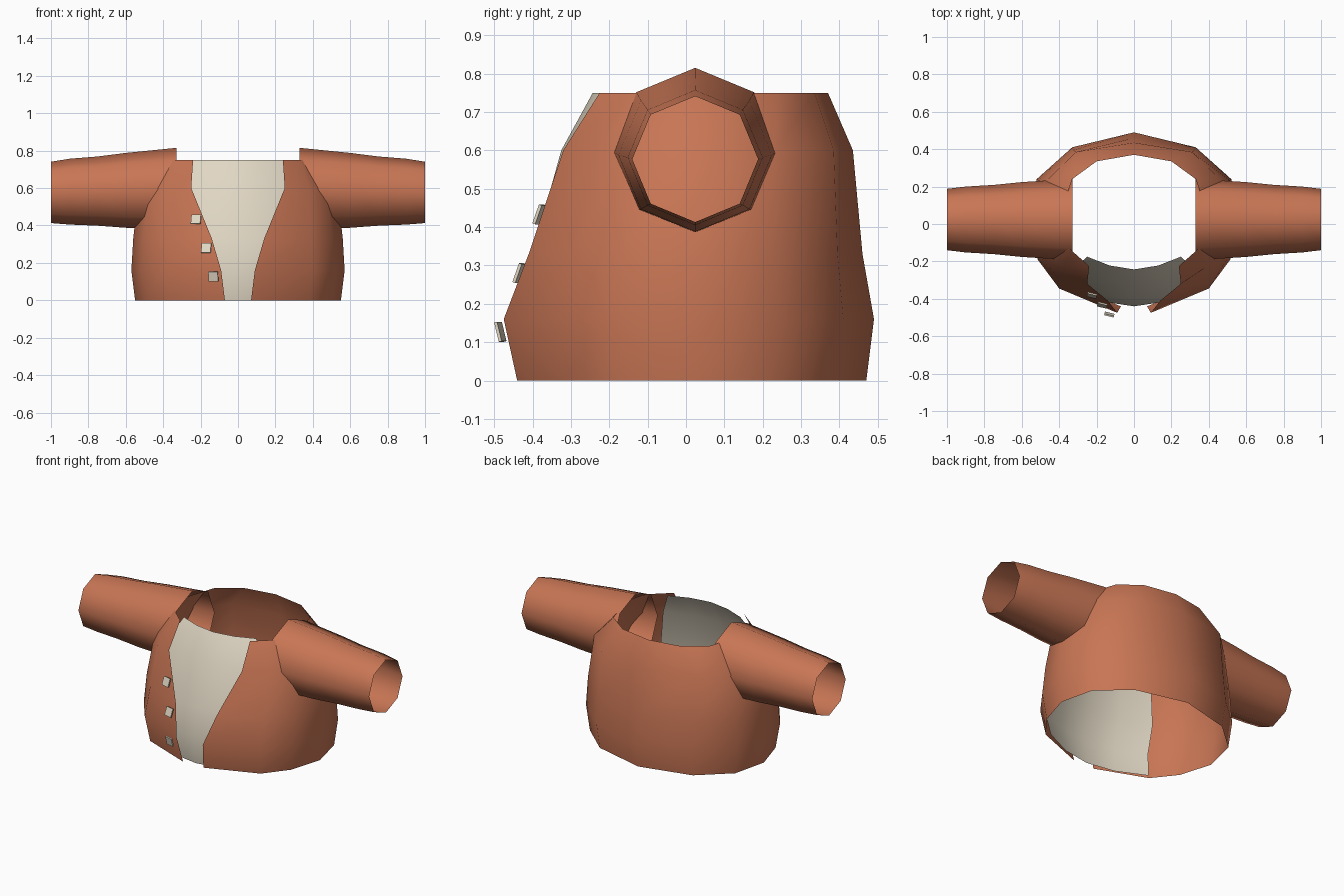
import bpy, bmesh, math
from mathutils import Matrix

if "Cube" in bpy.data.objects:
    bpy.data.objects.remove(bpy.data.objects["Cube"])


def material(name, rgb):
    m = bpy.data.materials.new(name)
    m.diffuse_color = (*rgb, 1)
    m.use_nodes = True
    m.node_tree.nodes["Principled BSDF"].inputs["Base Color"].default_value = m.diffuse_color
    return m


RUST = material("rust cloth", (0.58, 0.18, 0.09))
CREAM = material("cream cloth", (0.75, 0.68, 0.55))


def finish(bm, name, mat, smooth=True):
    me = bpy.data.meshes.new(name)
    bm.to_mesh(me)
    bm.free()
    me.materials.append(mat)
    ob = bpy.data.objects.new(name, me)
    bpy.context.collection.objects.link(ob)
    if smooth:
        bpy.ops.object.select_all(action='DESELECT')
        ob.select_set(True)
        bpy.context.view_layer.objects.active = ob
        bpy.ops.object.shade_smooth_by_angle(angle=math.radians(60))
    return ob


def loft(name, rings, mat, closed=False):
    """Skin a stack of equal-length point rings; ends stay open."""
    bm = bmesh.new()
    rows = [[bm.verts.new(p) for p in ring] for ring in rings]
    n = len(rows[0])
    for a, b in zip(rows, rows[1:]):
        for i in range(n if closed else n - 1):
            j = (i + 1) % n
            bm.faces.new((a[i], a[j], b[j], b[i]))
    return finish(bm, name, mat)


def mirrored(half, z):
    """Half outline, starting on the centre line, to a full left-right outline."""
    left = [(-x, y, z) for x, y in half[:0:-1]]
    return left + [(x, y, z) for x, y in half]


# Jacket: half outlines from centre back round the side to the open front edge
HEIGHTS = (0, 0.16, 0.33, 0.6, 0.75)
jacket = (
    ((0, .47), (.32, .39), (.50, .23), (.55, .02), (.49, -.18), (.38, -.32), (.07, -.44)),
    ((0, .49), (.33, .41), (.52, .24), (.57, .02), (.515, -.19), (.40, -.345), (.09, -.475)),
    ((0, .46), (.325, .395), (.51, .235), (.56, .02), (.505, -.175), (.39, -.305), (.14, -.41)),
    ((0, .435), (.31, .385), (.47, .23), (.53, .02), (.47, -.14), (.38, -.235), (.25, -.32)),
    ((0, .37), (.20, .335), (.33, .24), (.40, .03), (.37, -.10), (.33, -.145), (.24, -.225)),
)
# reversed so the faces point outwards
loft("jacket_body", [mirrored(h, z)[::-1] for h, z in zip(jacket, HEIGHTS)], RUST)

# Shirt front, tucked just behind the jacket edges
shirt = (
    ((0, -.415), (.18, -.385), (.36, -.30)),
    ((0, -.44), (.20, -.41), (.38, -.33)),
    ((0, -.40), (.20, -.37), (.38, -.29)),
    ((0, -.325), (.17, -.31), (.33, -.245)),
    ((0, -.243), (.13, -.222), (.25, -.175)),
)
loft("shirt_front", [mirrored(h, z) for h, z in zip(shirt, HEIGHTS)], CREAM)

# Sleeves: open eight-sided tubes, (x, centre height, radius)
tube = ((.33, .598, .217), (.6, .588, .20), (.75, .584, .185), (.9, .581, .176), (1, .577, .164))
for side, name in ((1, "sleeve_right"), (-1, "sleeve_left")):
    rings = []
    for x, cz, r in tube:
        angles = [side * k * math.tau / 8 for k in range(8)]
        rings.append([(side * x, .024 + r * math.sin(-a), cz + r * math.cos(a))
                      for a in angles])
    sleeve = loft(name, rings, RUST, closed=True)
    bm = bmesh.new()
    bm.from_mesh(sleeve.data)
    # make sure the tube faces outwards
    f = next(iter(bm.faces))
    c = f.calc_center_median()
    if f.normal.y * (c.y - .024) + f.normal.z * (c.z - .585) < 0:
        bmesh.ops.reverse_faces(bm, faces=bm.faces[:])
    bm.to_mesh(sleeve.data)
    bm.free()

# Square buttons down one front edge: position and lean
buttons = ((-.225, -.382, .433, -20), (-.17, -.434, .28, -20), (-.132, -.484, .127, 14))
for i, (x, y, z, lean) in enumerate(buttons):
    bm = bmesh.new()
    place = (Matrix.Translation((x, y, z))
             @ Matrix.Rotation(math.radians(-14), 4, 'Z')
             @ Matrix.Rotation(math.radians(lean), 4, 'X')
             @ Matrix.Diagonal((.052, .008, .052, 1)))
    bmesh.ops.create_cube(bm, size=1, matrix=place)
    finish(bm, f"button_{i + 1}", CREAM, smooth=False)
